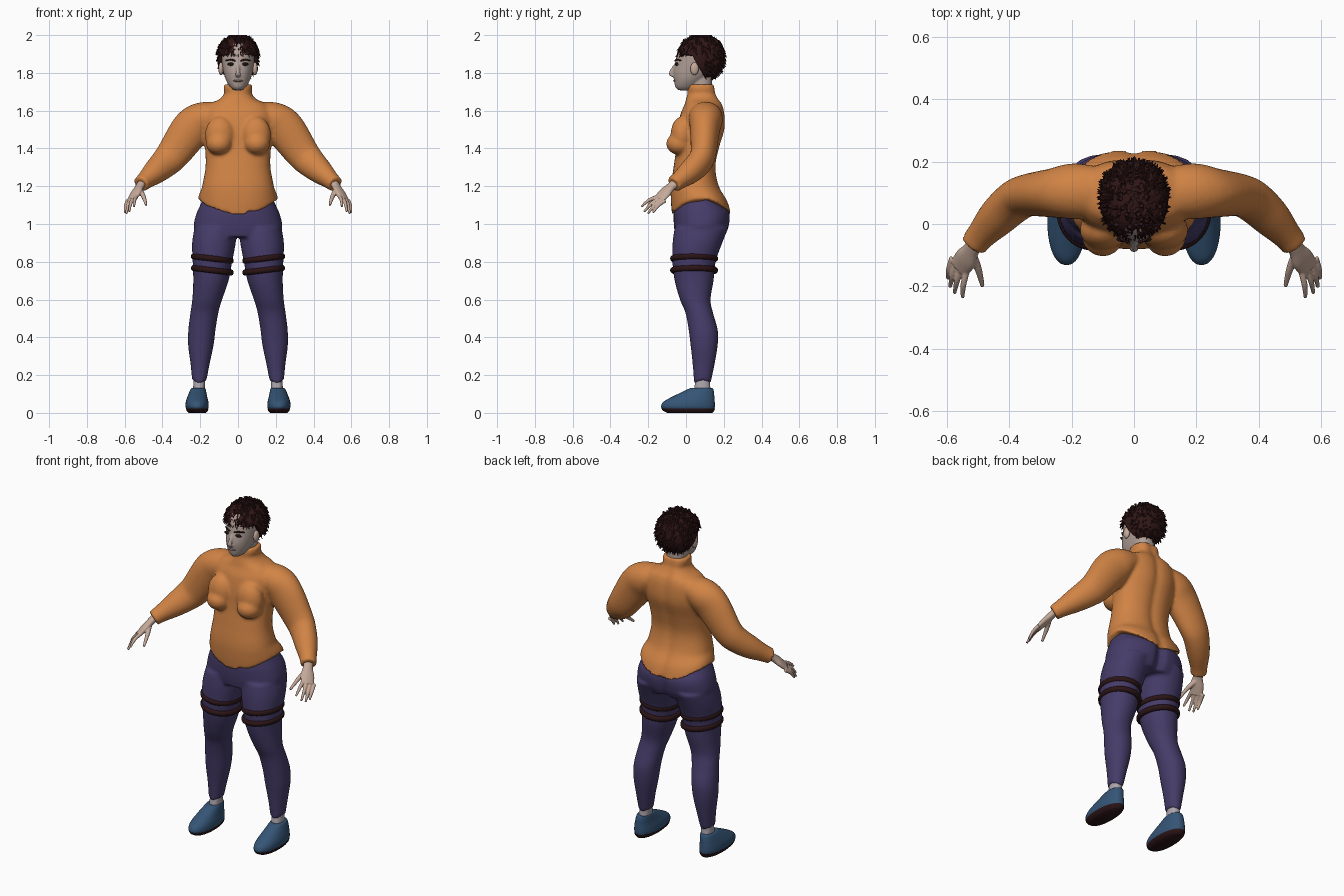
import bpy
import bmesh
import math
import random
from mathutils import Vector, Matrix

random.seed(4)
default_cube = bpy.data.objects.get("Cube")
if default_cube:
    bpy.data.objects.remove(default_cube, do_unlink=True)


def material(name, red, green, blue):
    mat = bpy.data.materials.new(name)
    mat.use_nodes = True
    colour = (red, green, blue, 1)
    mat.diffuse_color = colour
    mat.node_tree.nodes["Principled BSDF"].inputs["Base Color"].default_value = colour
    return mat


ORANGE = material("orange knit", 0.64, 0.23, 0.06)
PURPLE = material("purple leggings", 0.06, 0.045, 0.14)
BLUE = material("blue shoe", 0.035, 0.09, 0.18)
HAIR = material("dark brown hair", 0.03, 0.008, 0.008)
STRAP = material("dark strap", 0.024, 0.007, 0.008)
SKIN = material("skin", 0.56, 0.4, 0.32)
FACE = material("pale face", 0.44, 0.35, 0.31)
SOCK = material("grey sock", 0.42, 0.38, 0.42)
BLACK = material("eye black", 0.012, 0.008, 0.008)
LIP = material("lip", 0.27, 0.17, 0.15)


def smooth_path(rows, steps=5):
    """Catmull-Rom resampling of rows of numbers."""
    out = []
    for i in range(len(rows) - 1):
        a, b, c, d = (rows[max(0, min(len(rows) - 1, i + k))] for k in (-1, 0, 1, 2))
        for j in range(steps):
            t = j / steps
            out.append([q + t / 2 * (r - p + t * (2 * p - 5 * q + 4 * r - s + t * (3 * (q - r) + s - p)))
                        for p, q, r, s in zip(a, b, c, d)])
    return out + [list(rows[-1])]


def skin_rings(bm, rings):
    """Bridge point rings into a closed skin."""
    loops = [[bm.verts.new(p) for p in ring] for ring in rings]
    count = len(loops[0])
    for low, high in zip(loops, loops[1:]):
        for i in range(count):
            j = (i + 1) % count
            bm.faces.new((low[i], low[j], high[j], high[i]))
    bm.faces.new(loops[0])
    bm.faces.new(loops[-1])


def loft(bm, rows, side=1, power=2.3, groove=0.0, lift=0.0, count=40):
    """Stack rounded sections: z, x from, x to, y front, y back. Lift raises the sides of the first row."""
    rings = []
    base = rows[0][0]
    for z, x0, x1, y0, y1 in smooth_path(rows):
        ring = []
        raised = lift * max(0, 1 - abs(z - base) / 0.14)
        for i in range(count):
            a = math.tau * i / count
            c, s = math.cos(a), math.sin(a)
            x = (x0 + x1) / 2 + (x1 - x0) / 2 * math.copysign(abs(c) ** (2 / power), c)
            y = (y0 + y1) / 2 + (y1 - y0) / 2 * math.copysign(abs(s) ** (2 / power), s)
            if s > 0:
                y -= groove * math.exp(-(x / 0.03) ** 2)
            ring.append((side * x, y, z + raised * c * c))
        rings.append(ring)
    skin_rings(bm, rings)


def tube(bm, rows, axis=(0, 1, 0), side=1, count=16):
    """Sweep an oval along a path: x, y, z, radius along axis, radius across it."""
    rows = smooth_path(rows)
    points = [Vector(r[:3]) for r in rows]
    rings = []
    for i, p in enumerate(points):
        tangent = (points[min(i + 1, len(points) - 1)] - points[max(i - 1, 0)]).normalized()
        u = Vector(axis)
        u = (u - tangent * u.dot(tangent)).normalized()
        v = tangent.cross(u)
        ring = [p + u * rows[i][3] * math.cos(math.tau * k / count)
                + v * rows[i][4] * math.sin(math.tau * k / count) for k in range(count)]
        rings.append([(side * q.x, q.y, q.z) for q in ring])
    skin_rings(bm, rings)


def ball(bm, centre, radii):
    bmesh.ops.create_uvsphere(bm, u_segments=20, v_segments=12, radius=1,
                              matrix=Matrix.Translation(centre) @ Matrix.Diagonal((*radii, 1)))


def finish(bm, name, mat, voxel=0, relax=4):
    """Make an object; a voxel size fuses its overlapping pieces."""
    bmesh.ops.recalc_face_normals(bm, faces=bm.faces[:])
    mesh = bpy.data.meshes.new(name)
    bm.to_mesh(mesh)
    bm.free()
    mesh.materials.append(mat)
    mesh.shade_smooth()
    mesh.set_sharp_from_angle(angle=math.radians(55))
    obj = bpy.data.objects.new(name, mesh)
    bpy.context.collection.objects.link(obj)
    if voxel:
        fuse = obj.modifiers.new("fuse", 'REMESH')
        fuse.mode = 'VOXEL'
        fuse.voxel_size = voxel
        fuse.use_smooth_shade = True
        soft = obj.modifiers.new("soften", 'SMOOTH')
        soft.factor = 0.5
        soft.iterations = relax
    return obj


def body(rows):
    """Centred sections from z, half width, y front, y back."""
    return [(z, -w, w, f, b) for z, w, f, b in rows]


# Sweater: torso, bust and sleeves fused together
bm = bmesh.new()
loft(bm, body([(1.05, 0.213, -0.074, 0.242), (1.12, 0.204, -0.08, 0.222), (1.2, 0.19, -0.08, 0.178),
               (1.3, 0.172, -0.066, 0.16), (1.4, 0.174, -0.052, 0.178), (1.5, 0.185, -0.045, 0.207),
               (1.58, 0.19, -0.03, 0.207), (1.63, 0.16, -0.008, 0.196), (1.66, 0.1, 0.0, 0.178),
               (1.69, 0.073, 0.008, 0.164), (1.715, 0.077, 0.008, 0.16), (1.74, 0.072, 0.012, 0.155)]),
     groove=0.012, lift=0.085)
for s in (1, -1):
    ball(bm, (s * 0.1, -0.032, 1.425), (0.07, 0.073, 0.06))
    ball(bm, (s * 0.095, -0.02, 1.47), (0.08, 0.062, 0.1))
    tube(bm, [(0.1, 0.1, 1.59, 0.08, 0.06), (0.19, 0.105, 1.555, 0.09, 0.092),
              (0.25, 0.1, 1.5, 0.08, 0.105), (0.34, 0.092, 1.375, 0.068, 0.09),
              (0.385, 0.07, 1.325, 0.066, 0.08), (0.44, 0.02, 1.275, 0.062, 0.066),
              (0.49, -0.035, 1.232, 0.048, 0.048), (0.515, -0.066, 1.21, 0.045, 0.043)],
         side=s, count=24)
finish(bm, "sweater", ORANGE, 0.009, 5)

# Leggings: hips and both legs fused together
bm = bmesh.new()
loft(bm, body([(0.93, 0.2, -0.055, 0.205), (0.98, 0.234, -0.063, 0.228), (1.05, 0.222, -0.066, 0.236),
               (1.1, 0.2, -0.06, 0.208), (1.16, 0.17, -0.05, 0.16)]), groove=0.025)
for s in (1, -1):
    loft(bm, [(0.155, 0.166, 0.243, 0.043, 0.13), (0.26, 0.149, 0.252, 0.035, 0.152),
              (0.36, 0.129, 0.264, 0.024, 0.168), (0.44, 0.119, 0.263, 0.014, 0.168),
              (0.53, 0.104, 0.252, -0.003, 0.143), (0.6, 0.084, 0.242, -0.032, 0.13),
              (0.7, 0.05, 0.237, -0.06, 0.146), (0.8, 0.031, 0.24, -0.072, 0.157),
              (0.9, 0.012, 0.243, -0.071, 0.192), (0.98, 0.005, 0.23, -0.06, 0.225)],
         side=s, power=2.1, lift=0.02)
finish(bm, "leggings", PURPLE, 0.009, 4)

for s, label in ((1, "left"), (-1, "right")):
    # Two tilted straps around each thigh
    for place, z in (("upper", 0.817), ("lower", 0.755)):
        bpy.ops.mesh.primitive_torus_add(major_segments=40, minor_segments=10,
                                         major_radius=0.105, minor_radius=0.014)
        strap = bpy.context.object
        strap.name = f"{label}_{place}_strap"
        strap.location = (s * 0.136, 0.043, z)
        strap.rotation_euler = (0, -s * 0.12, 0)
        strap.scale = (0.96, 1.07, 1.15)
        strap.data.materials.append(STRAP)
        strap.data.shade_smooth()

    # Ankle sock, slip-on shoe and sole
    bm = bmesh.new()
    loft(bm, [(0.08, 0.174, 0.24, 0.035, 0.135), (0.14, 0.175, 0.237, 0.045, 0.128),
              (0.2, 0.175, 0.232, 0.055, 0.125)], s)
    finish(bm, f"{label}_sock", SOCK)
    bm = bmesh.new()
    loft(bm, [(0.018, 0.16, 0.272, -0.124, 0.15), (0.035, 0.155, 0.278, -0.132, 0.153),
              (0.06, 0.157, 0.276, -0.118, 0.152), (0.085, 0.163, 0.268, -0.074, 0.15),
              (0.11, 0.168, 0.258, -0.022, 0.148), (0.13, 0.173, 0.248, 0.02, 0.142),
              (0.132, 0.18, 0.238, 0.035, 0.132)], s, 2.2)
    finish(bm, f"{label}_shoe", BLUE)
    bm = bmesh.new()
    loft(bm, [(0, 0.17, 0.262, -0.1, 0.14), (0.012, 0.159, 0.272, -0.122, 0.15),
              (0.024, 0.157, 0.276, -0.13, 0.154)], s, 2.2)
    finish(bm, f"{label}_sole", STRAP)

    # Hand: palm, four fingers and thumb fused together
    bm = bmesh.new()
    across = (0.05, 0.045, -0.02)
    tube(bm, [(0.505, -0.05, 1.222, 0.028, 0.022), (0.522, -0.082, 1.195, 0.028, 0.02),
              (0.54, -0.112, 1.165, 0.039, 0.019), (0.562, -0.142, 1.13, 0.036, 0.014)], across, s)
    for k, tip in enumerate([(0.55, -0.236, 1.092), (0.576, -0.222, 1.065),
                             (0.59, -0.202, 1.055), (0.598, -0.175, 1.06)]):
        root = Vector((0.538, -0.152, 1.145)) + Vector((0.015, 0.014, -0.007)) * k
        tip = Vector(tip)
        middle = root.lerp(tip, 0.5) + Vector((0.004, -0.004, 0.006))
        tube(bm, [(*root, 0.011, 0.011), (*middle, 0.0095, 0.0095), (*tip, 0.006, 0.006)], across, s, 10)
    tube(bm, [(0.52, -0.095, 1.18, 0.016, 0.014), (0.5, -0.145, 1.145, 0.012, 0.012),
              (0.486, -0.2, 1.1, 0.007, 0.007)], across, s, 10)
    finish(bm, f"{label}_hand", SKIN, 0.0035, 3)

    # Eye, brow and ear
    bm = bmesh.new()
    ball(bm, (s * 0.037, -0.049, 1.846), (0.019, 0.009, 0.0085))
    finish(bm, f"{label}_eye", BLACK)
    bm = bmesh.new()
    ball(bm, (s * 0.047, -0.047, 1.845), (0.006, 0.0085, 0.004))
    finish(bm, f"{label}_eye_white", SOCK)
    bm = bmesh.new()
    tube(bm, [(0.014, -0.058, 1.864, 0.004, 0.004), (0.038, -0.05, 1.87, 0.004, 0.005),
              (0.064, -0.027, 1.866, 0.003, 0.003)], side=s, count=8)
    finish(bm, f"{label}_brow", HAIR)
    bm = bmesh.new()
    ball(bm, (s * 0.09, 0.045, 1.822), (0.014, 0.022, 0.034))
    finish(bm, f"{label}_ear", SKIN)

# Head with nose, and neck
bm = bmesh.new()
loft(bm, body([(1.708, 0.022, -0.04, 0.03), (1.725, 0.042, -0.056, 0.06), (1.76, 0.063, -0.063, 0.1),
               (1.8, 0.076, -0.067, 0.15), (1.85, 0.085, -0.058, 0.18), (1.9, 0.088, -0.047, 0.19),
               (1.95, 0.08, -0.025, 0.17), (1.98, 0.05, 0.02, 0.14)]), power=2.1)
tube(bm, [(0, -0.052, 1.85, 0.006, 0.008), (0, -0.073, 1.815, 0.01, 0.01),
          (0, -0.08, 1.793, 0.01, 0.015), (0, -0.062, 1.782, 0.006, 0.012)], count=12)
loft(bm, body([(1.67, 0.058, 0.025, 0.14), (1.74, 0.056, 0.025, 0.138), (1.82, 0.055, 0.03, 0.14)]))
finish(bm, "head", FACE, 0.005, 3)
bm = bmesh.new()
ball(bm, (0, -0.06, 1.758), (0.026, 0.008, 0.006))
finish(bm, "mouth", LIP)

# Cropped hair: rounded cap open at the face, covered in tapered tufts
bm = bmesh.new()
bmesh.ops.create_icosphere(bm, subdivisions=5, radius=1)
centre = Vector((0, 0.08, 1.88))
for v in bm.verts:
    d = v.co.normalized()
    d /= sum(abs(c) ** 2.3 for c in d) ** (1 / 2.3)
    v.co = centre + Vector((d.x * 0.109, d.y * 0.123, d.z * 0.114)) * random.uniform(0.98, 1.015)
    if v.co.z < 1.89:
        v.co.y = max(v.co.y, 0.035 + (1.89 - v.co.z) * 0.55)
roots = [v.co.copy() for v in bm.verts if v.co.z > 1.89 or v.co.y > 0.1]
for root in random.sample(roots, 420):
    out = (root - centre).normalized()
    flow = Vector((out.x * 0.4, out.y * 0.4, -0.8)) + out * 0.35
    flow += Vector([random.uniform(-0.3, 0.3) for _ in range(3)])
    turn = flow.to_track_quat('Z', 'Y').to_matrix().to_4x4()
    bmesh.ops.create_cone(bm, cap_ends=True, segments=5, radius1=0.008, radius2=0.001, depth=0.03,
                          matrix=Matrix.Translation(root + out * 0.001) @ turn)
for v in bm.verts:
    v.co.z = min(v.co.z, 2)
finish(bm, "hair", HAIR)
